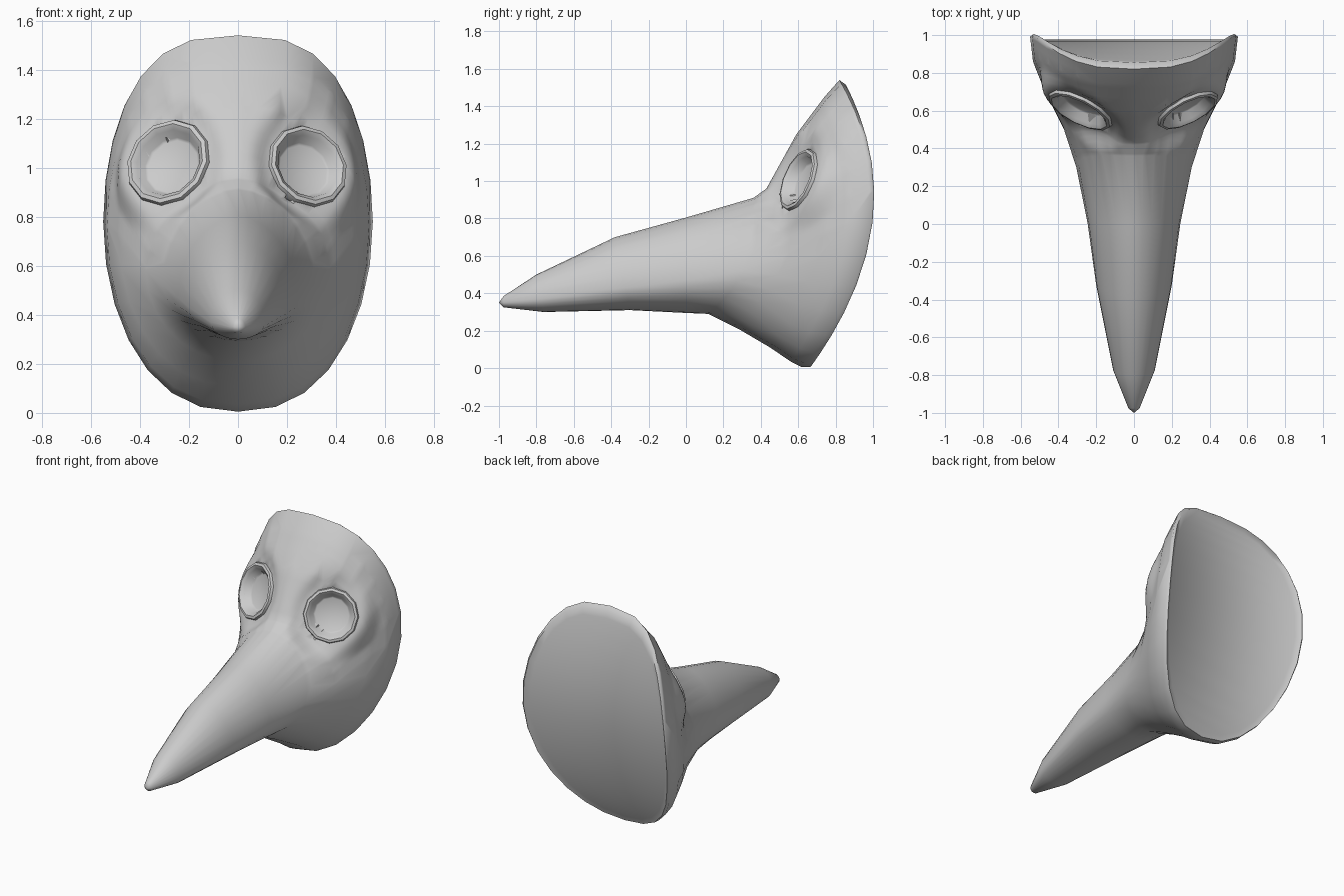
import bpy, bmesh, math
from mathutils import Vector

if "Cube" in bpy.data.objects:
    bpy.data.objects.remove(bpy.data.objects["Cube"])

grey = bpy.data.materials.new("plain_grey")
grey.use_nodes = True
grey.diffuse_color = (0.6, 0.6, 0.6, 1)
grey.node_tree.nodes["Principled BSDF"].inputs["Base Color"].default_value = (0.6, 0.6, 0.6, 1)

SIDES = 28


def make_object(name, bm, angle):
    bmesh.ops.recalc_face_normals(bm, faces=bm.faces)
    mesh = bpy.data.meshes.new(name)
    bm.to_mesh(mesh)
    bm.free()
    mesh.materials.append(grey)
    obj = bpy.data.objects.new(name, mesh)
    bpy.context.collection.objects.link(obj)
    bpy.ops.object.select_all(action='DESELECT')
    obj.select_set(True)
    bpy.context.view_layer.objects.active = obj
    bpy.ops.object.shade_smooth_by_angle(angle=math.radians(angle))


def section(bm, yt, zt, yb, zb, zm, width, bow, power):
    """Egg-shaped ring: top and bottom points, widest height, half width, sideways sweep."""
    ring = []
    for i in range(SIDES):
        t = math.tau * i / SIDES
        u, v = math.sin(t), math.cos(t)
        z = zm + v * ((zt - zm) if v > 0 else (zm - zb))
        y = yb + (yt - yb) * (z - zb) / (zt - zb) + bow * u * u
        x = math.copysign(width * abs(u) ** (power if v > 0 else (1 + power) / 2), u)
        ring.append(bm.verts.new((x, y, z)))
    return ring


def bridge(bm, a, b):
    n = len(a)
    for i in range(n):
        j = (i + 1) % n
        bm.faces.new((a[i], a[j], b[j], b[i]))


# Mask shell: beak tip to face rim, then the rolled edge
sections = [
    (-.975, .385, -.975, .325, .35, .03, 0, 1),
    (-.80, .50, -.76, .30, .37, .11, 0, 1),
    (-.38, .70, -.30, .31, .43, .20, 0, 1.1),
    (0, .805, 0, .295, .47, .245, 0, 1.15),
    (.36, .91, .12, .29, .52, .305, .09, 1.15),
    (.43, .96, .28, .21, .58, .375, .16, 1),
    (.59, 1.25, .45, .11, .72, .485, .21, .72),
    (.74, 1.45, .56, .035, .76, .535, .21, .7),
    (.82, 1.54, .62, .005, .78, .55, .27, .7),
    (.855, 1.515, .665, .005, .78, .54, .235, .7),
    (.86, 1.47, .68, .04, .78, .505, .195, .7),
]
bm = bmesh.new()
rings = [section(bm, *s) for s in sections]
tip = bm.verts.new((0, -1, .35))
for i in range(SIDES):
    bm.faces.new((tip, rings[0][i], rings[0][(i + 1) % SIDES]))
for a, b in zip(rings, rings[1:]):
    bridge(bm, a, b)

# Back panel: straight strips from side to side
back = rings[-1]
half = SIDES // 2
bm.faces.new((back[0], back[1], back[-1]))
bm.faces.new((back[half], back[half + 1], back[half - 1]))
for i in range(1, half - 1):
    bm.faces.new((back[i], back[i + 1], back[SIDES - i - 1], back[SIDES - i]))

# Fine patches around the eyes, levelled to seat the eyepieces and sunk in the middle
eyes = []
for name, side, radius, height in (("left", 1, .178, 1.005), ("right", -1, .188, 1.02)):
    turn = Vector((.5 * side, -1, .42)).normalized().to_track_quat('Z', 'Y')
    eyes.append((name, radius, Vector((.283 * side, .607, height)), turn))
face_bands = set(rings[4] + rings[5] + rings[6] + rings[7] + rings[8])
patch = [e for e in bm.edges if all(v in face_bands for v in e.verts)
         and any((v.co - eye[2]).length < .4 for v in e.verts for eye in eyes)]
bmesh.ops.subdivide_edges(bm, edges=patch, cuts=5, use_grid_fill=True)
for name, radius, centre, turn in eyes:
    for v in bm.verts:
        local = turn.inverted() @ (v.co - centre)
        r = local.xy.length
        if abs(local.z) > .2 or r > .3:
            continue
        k = min(1, (.3 - r) / (.3 - radius))
        local.z *= 1 - k * k * (3 - 2 * k)
        if r < radius * .74:
            local.z = -.08
        v.co = centre + turn @ local
make_object("mask", bm, 65)

# Goggle eyepieces: raised rim and recessed lens
rim_profile = [(.97, -.05), (1, -.005), (.96, .016), (.87, .02),
               (.76, .004), (.66, -.036), (.60, -.042)]
for name, radius, centre, turn in eyes:
    bm = bmesh.new()
    loops = []
    for r, h in rim_profile:
        loops.append([bm.verts.new(centre + turn @ Vector((
            radius * r * math.cos(math.tau * i / 12),
            radius * r * math.sin(math.tau * i / 12), h))) for i in range(12)])
    for a, b in zip(loops, loops[1:]):
        bridge(bm, a, b)
    bm.faces.new(loops[-1])
    bm.faces.new(loops[0])
    make_object(name + "_eyepiece", bm, 50)
